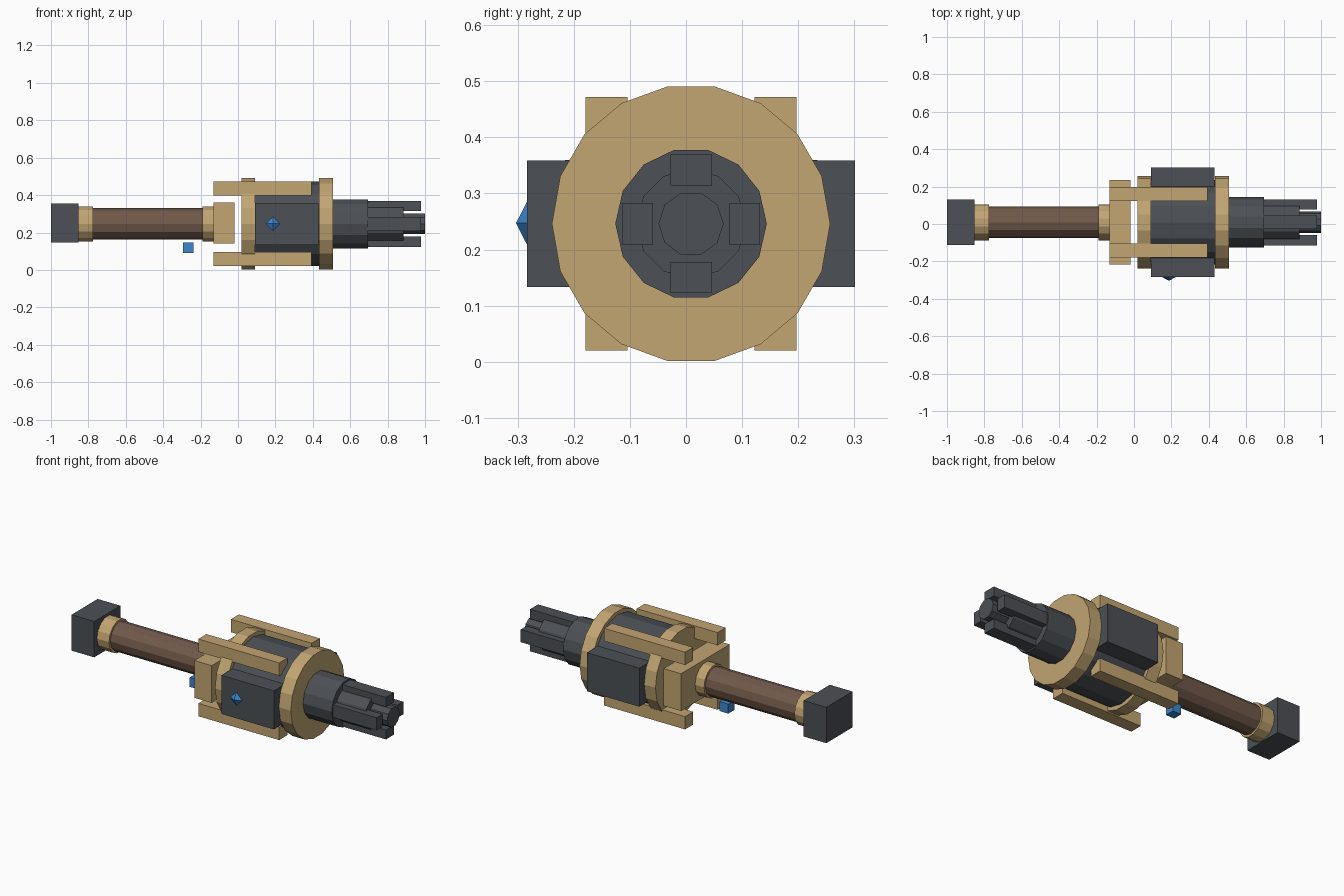
import bpy, bmesh
from math import pi
from mathutils import Matrix, Vector

if "Cube" in bpy.data.objects:
    bpy.data.objects.remove(bpy.data.objects["Cube"])

CY, CZ = 0.009, 0.246  # main axis, running along x


def material(name, rgb):
    m = bpy.data.materials.new(name)
    m.diffuse_color = (*rgb, 1)
    m.use_nodes = True
    m.node_tree.nodes["Principled BSDF"].inputs["Base Color"].default_value = m.diffuse_color
    return m


TAN = material("tan", (0.54, 0.376, 0.168))
DARK = material("dark_metal", (0.072, 0.08, 0.092))
WOOD = material("brown", (0.165, 0.1, 0.07))
BLUE = material("blue", (0.045, 0.24, 0.63))


def finish(name, bm, mat):
    me = bpy.data.meshes.new(name)
    bm.to_mesh(me)
    bm.free()
    me.materials.append(mat)
    ob = bpy.data.objects.new(name, me)
    bpy.context.collection.objects.link(ob)
    return ob


def box(name, x, y, z, mat):
    """Box from (min, max) ranges; y and z are measured from the main axis."""
    lo = Vector((x[0], y[0] + CY, z[0] + CZ))
    hi = Vector((x[1], y[1] + CY, z[1] + CZ))
    bm = bmesh.new()
    m = Matrix.Translation((lo + hi) / 2) @ Matrix.Diagonal((*(hi - lo), 1))
    bmesh.ops.create_cube(bm, size=1, matrix=m)
    return finish(name, bm, mat)


def rod(name, x0, x1, r, sides, mat):
    """Flat-sided cylinder along the main axis."""
    bm = bmesh.new()
    m = Matrix.Translation(((x0 + x1) / 2, CY, CZ)) @ Matrix.Rotation(pi / 2, 4, 'Y')
    bmesh.ops.create_cone(bm, cap_ends=True, segments=sides, radius1=r,
                          radius2=r, depth=x1 - x0, matrix=m)
    return finish(name, bm, mat)


# Handle with end block and collars
box("pommel_block", (-1, -0.853), (-0.121, 0.121), (-0.1, 0.11), DARK)
rod("rear_collar", -0.853, -0.775, 0.096, 14, TAN)
rod("handle", -0.775, -0.19, 0.084, 12, WOOD)
rod("front_collar", -0.19, -0.13, 0.096, 14, TAN)
box("rear_bracket", (-0.132, -0.019), (-0.225, 0.225), (-0.104, 0.114), TAN)

# Drum body with two flanges
rod("drum", 0.05, 0.47, 0.226, 16, DARK)
rod("rear_flange", 0.018, 0.091, 0.248, 18, TAN)
rod("front_flange", 0.432, 0.509, 0.248, 18, TAN)

# Side blocks and corner rails
for s, side in ((-1, "front"), (1, "back")):
    box(f"side_block_{side}", (0.091, 0.431), sorted((s * 0.15, s * 0.2925)),
        (-0.113, 0.113), DARK)
    for t, level in ((-1, "lower"), (1, "upper")):
        box(f"rail_{level}_{side}", (-0.132, 0.392), sorted((s * 0.113, s * 0.188)),
            sorted((t * 0.151, t * 0.226)), TAN)

# Barrel, core and four prongs
rod("barrel", 0.509, 0.695, 0.135, 14, DARK)
rod("barrel_core", 0.695, 0.885, 0.098, 12, DARK)
rod("tip", 0.885, 1.0, 0.058, 10, DARK)
for s in (-1, 1):
    out, wide = sorted((s * 0.068, s * 0.123)), (-0.037, 0.037)
    box("prong_vertical", (0.69, 0.978), wide, out, DARK)
    box("prong_side", (0.69, 0.978), out, wide, DARK)

# Blue gem on the front side block
bm = bmesh.new()
m = Matrix.Translation((0.187, -0.2925, CZ + 0.001)) @ Matrix.Rotation(pi / 2, 4, 'X')
bmesh.ops.create_cone(bm, cap_ends=True, segments=4, radius1=0.041, radius2=0,
                      depth=0.021, matrix=m)
bmesh.ops.recalc_face_normals(bm, faces=bm.faces)
finish("gem", bm, BLUE)

# Blue trigger cube under the handle
box("trigger", (-0.293, -0.237), (-0.037, 0.019), (-0.155, -0.1), BLUE)
